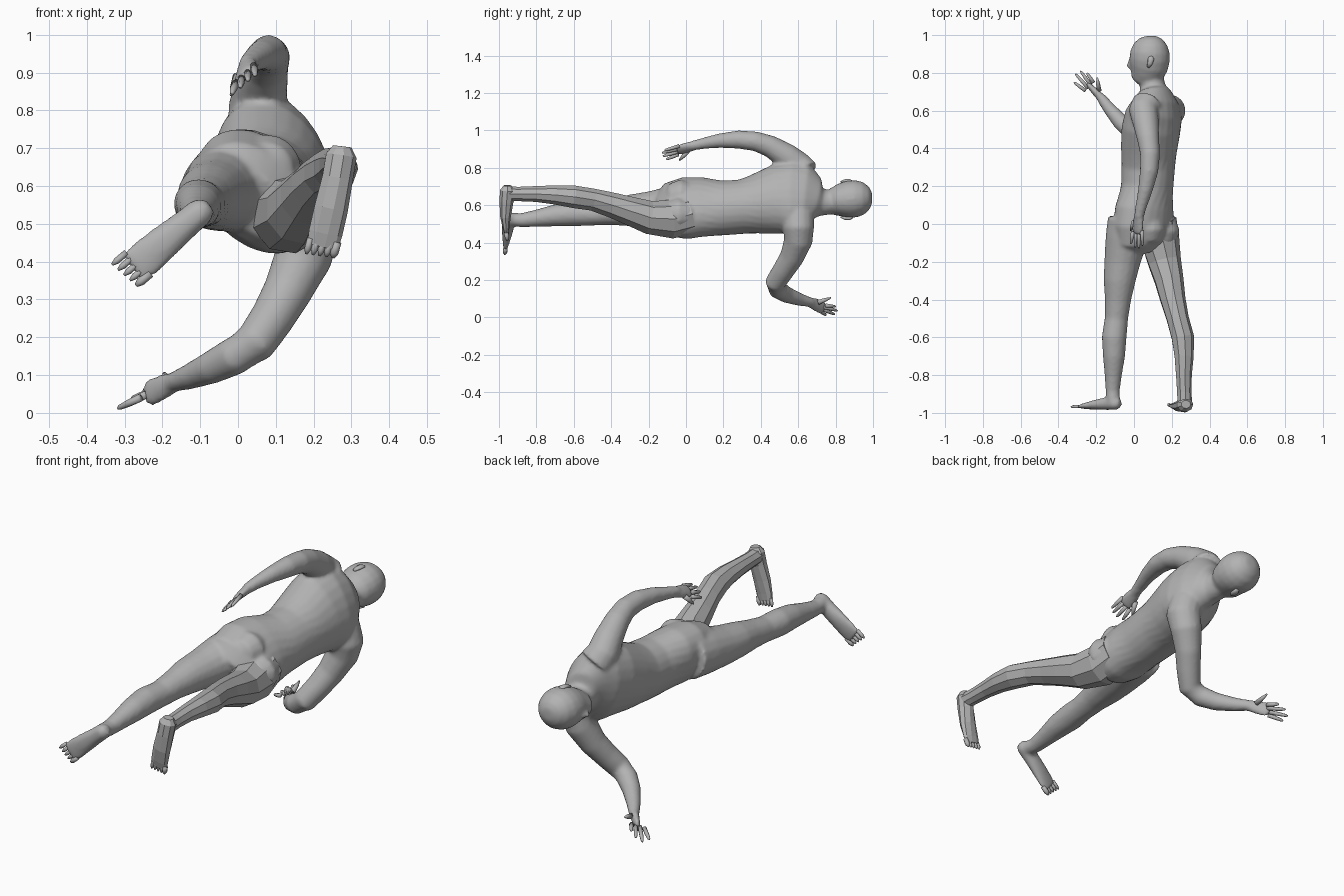
import bpy, bmesh, math
from mathutils import Vector as V

skin = bpy.data.materials.new("grey_skin")
skin.diffuse_color = (0.45, 0.45, 0.45, 1)


def loft(bm, rings, wide, n=16):
    """Closed tube through rings (x, y, z, half_width, half_depth[, wide axis])."""
    loops = []
    pts = [V(r[:3]) for r in rings]
    for i, r in enumerate(rings):
        t = (pts[min(i + 1, len(pts) - 1)] - pts[max(i - 1, 0)]).normalized()
        u = V(r[5] if len(r) > 5 else wide)
        u = (u - t * u.dot(t)).normalized()
        v = t.cross(u)
        loops.append([bm.verts.new(pts[i] + u * r[3] * math.cos(a) + v * r[4] * math.sin(a))
                      for a in (2 * math.pi * k / n for k in range(n))])
    faces = [bm.faces.new(loops[0][::-1]), bm.faces.new(loops[-1])]
    for p, q in zip(loops, loops[1:]):
        for k in range(n):
            j = (k + 1) % n
            faces.append(bm.faces.new((p[k], p[j], q[j], q[k])))
    bmesh.ops.recalc_face_normals(bm, faces=faces)


def tube(bm, pts, wide=(1, 0, 0), n=16):
    """Round tube through (x, y, z, radius)."""
    loft(bm, [(*p[:3], p[3], p[3]) for p in pts], wide, n)


def finish(name, bm, smooth=True, voxel=None):
    me = bpy.data.meshes.new(name)
    bm.to_mesh(me)
    bm.free()
    me.materials.append(skin)
    for p in me.polygons:
        p.use_smooth = smooth
    ob = bpy.data.objects.new(name, me)
    bpy.context.collection.objects.link(ob)
    if voxel:
        m = ob.modifiers.new("fuse", 'REMESH')
        m.mode, m.voxel_size, m.use_smooth_shade = 'VOXEL', voxel, True
        s = ob.modifiers.new("soften", 'SMOOTH')
        s.factor, s.iterations = 0.5, 8
    return ob


def fingers(name, k0, k1, tips, thumb):
    """Four fingers spread over the knuckle line k0-k1, plus a thumb (base, tip)."""
    bm = bmesh.new()
    for i, tip in enumerate(tips):
        base, tip = V(k0).lerp(V(k1), i / 3), V(tip)
        tube(bm, [(*base, .0105), (*base.lerp(tip, .55), .0095),
                  (*base.lerp(tip, .9), .007), (*tip, .003)], (.3, .2, 1), 8)
    b, t = V(thumb[0]), V(thumb[1])
    tube(bm, [(*b, .014), (*b.lerp(t, .6), .0105), (*t, .004)], (.3, .2, 1), 8)
    finish(name, bm)


body = bmesh.new()

# torso: twisting from the hips to the shoulders
hip, mid, chest = (-.66, 0, .75), (-.5, 0, .87), (-.35, 0, .94)
loft(body, [(.05, -.13, .55, .12, .07, hip), (.05, -.08, .57, .175, .115, hip),
            (.05, 0, .585, .187, .135, hip), (.055, .08, .59, .178, .135, hip),
            (.07, .2, .585, .15, .135, mid), (.075, .3, .592, .148, .14, mid),
            (.08, .4, .61, .168, .147, chest), (.09, .5, .635, .195, .15, chest),
            (.105, .58, .64, .215, .14, chest), (.115, .64, .64, .195, .115, chest),
            (.11, .69, .63, .125, .085, chest), (.10, .72, .615, .075, .068, chest),
            (.09, .80, .615, .06, .06, chest)], chest, 24)

# head: face towards -x, with chin and nose
loft(body, [(.045, .742, .60, .03, .045), (.05, .755, .607, .055, .07), (.065, .79, .617, .075, .086),
            (.078, .83, .627, .09, .102), (.083, .87, .632, .1, .107), (.085, .91, .635, .1, .105),
            (.088, .95, .637, .087, .09), (.09, .98, .638, .06, .063),
            (.09, .995, .638, .03, .03)], (0, 0, 1), 20)
tube(body, [(-.015, .885, .61, .008), (-.03, .835, .608, .013), (-.01, .822, .61, .012)])

# upper arm and forearm on the raised side, then palm
tube(body, [(.07, .63, .77, .085), (.05, .6, .81, .078), (.062, .54, .86, .07), (.075, .45, .915, .059),
            (.085, .37, .942, .053), (.08, .28, .951, .049), (.06, .18, .945, .039),
            (.037, .09, .93, .03), (.025, .035, .918, .026)])
loft(body, [(.027, .05, .92, .027, .024), (.022, .005, .908, .036, .02),
            (.018, -.04, .895, .037, .015), (.016, -.055, .89, .025, .009)], (.7, 0, .7))

# supporting arm reaching down and forward, then palm
tube(body, [(.17, .6, .55, .085), (.19, .6, .48, .085), (.172, .6, .41, .077), (.13, .565, .32, .065),
            (.09, .52, .25, .059), (.045, .478, .185, .056), (-.01, .49, .15, .051),
            (-.07, .54, .12, .044), (-.13, .61, .095, .034), (-.175, .67, .08, .026)])
loft(body, [(-.165, .66, .083, .027, .024), (-.2, .695, .068, .036, .02),
            (-.235, .73, .052, .038, .015), (-.245, .74, .047, .026, .009)], (.55, -.6, -.3))

# front leg
tube(body, [(-.02, .02, .6, .12), (-.04, -.08, .59, .112), (-.062, -.2, .577, .096), (-.077, -.3, .572, .085),
            (-.085, -.4, .563, .07), (-.093, -.5, .553, .062), (-.105, -.6, .553, .066),
            (-.106, -.7, .545, .059), (-.11, -.8, .53, .046), (-.113, -.88, .52, .038),
            (-.11, -.95, .525, .036)])
loft(body, [(-.075, -.952, .55, .022, .02), (-.095, -.95, .535, .037, .035),
            (-.14, -.95, .498, .04, .035), (-.2, -.957, .448, .047, .027),
            (-.25, -.963, .405, .052, .017), (-.28, -.967, .383, .048, .01)], (.64, 0, -.77))

# buttocks
for c in ((.075, -.03, .645), (.15, -.04, .55)):
    tube(body, [(c[0], c[1] + dy, c[2], r) for dy, r in
                ((-.085, .03), (-.06, .07), (0, .094), (.07, .07), (.11, .03))])
finish("body", body, voxel=.009)

# trailing leg: faceted, few sides
leg = bmesh.new()
tube(leg, [(.12, .02, .55, .105), (.135, -.08, .525, .105), (.16, -.2, .535, .09), (.185, -.3, .57, .078),
           (.205, -.4, .602, .068), (.23, -.5, .63, .06), (.257, -.6, .645, .061),
           (.264, -.7, .655, .052), (.263, -.8, .66, .043), (.265, -.89, .66, .039),
           (.268, -.955, .66, .04)], n=9)
loft(leg, [(.275, -.955, .705, .025, .022), (.272, -.955, .68, .042, .04),
           (.262, -.96, .62, .042, .038), (.245, -.965, .54, .046, .029),
           (.23, -.962, .475, .046, .017), (.222, -.958, .44, .042, .01)], (.96, 0, -.27), 9)
finish("trailing_leg", leg, smooth=False)

# toes on both feet
for name, a, b, d in (("front_toes", (-.315, -.967, .407), (-.252, -.967, .352), (-.02, -.001, -.017)),
                      ("trailing_toes", (.186, -.958, .44), (.256, -.958, .43), (-.006, .004, -.022))):
    bm = bmesh.new()
    for i in range(5):
        p, d = V(a).lerp(V(b), i / 4), V(d)
        r = .012 if i == 4 else .009
        tube(bm, [(*(p - d), r), (*(p + d * .3), r), (*(p + d * .9), r * .4)], (0, 1, 0), 7)
    finish(name, bm)

# fingers
fingers("raised_fingers", (.042, -.035, .917), (-.006, -.04, .872),
        [(.045, -.115, .893), (.026, -.128, .88), (.006, -.124, .862), (-.016, -.105, .845)],
        ((0, .01, .89), (-.018, -.035, .84)))
fingers("supporting_fingers", (-.214, .748, .064), (-.258, .707, .04),
        [(-.25, .8, .058), (-.283, .81, .036), (-.31, .795, .016), (-.318, .75, .012)],
        ((-.185, .705, .08), (-.195, .775, .105)))

# ears
ears = bmesh.new()
for z, s in ((.735, 1), (.525, -1)):
    loft(ears, [(.075, .83, z - s * .012, .008, .006), (.085, .85, z - s * .005, .014, .009),
                (.09, .875, z - s * .004, .017, .009), (.09, .892, z - s * .012, .01, .006)], (1, 0, 0), 10)
finish("ears", ears)
